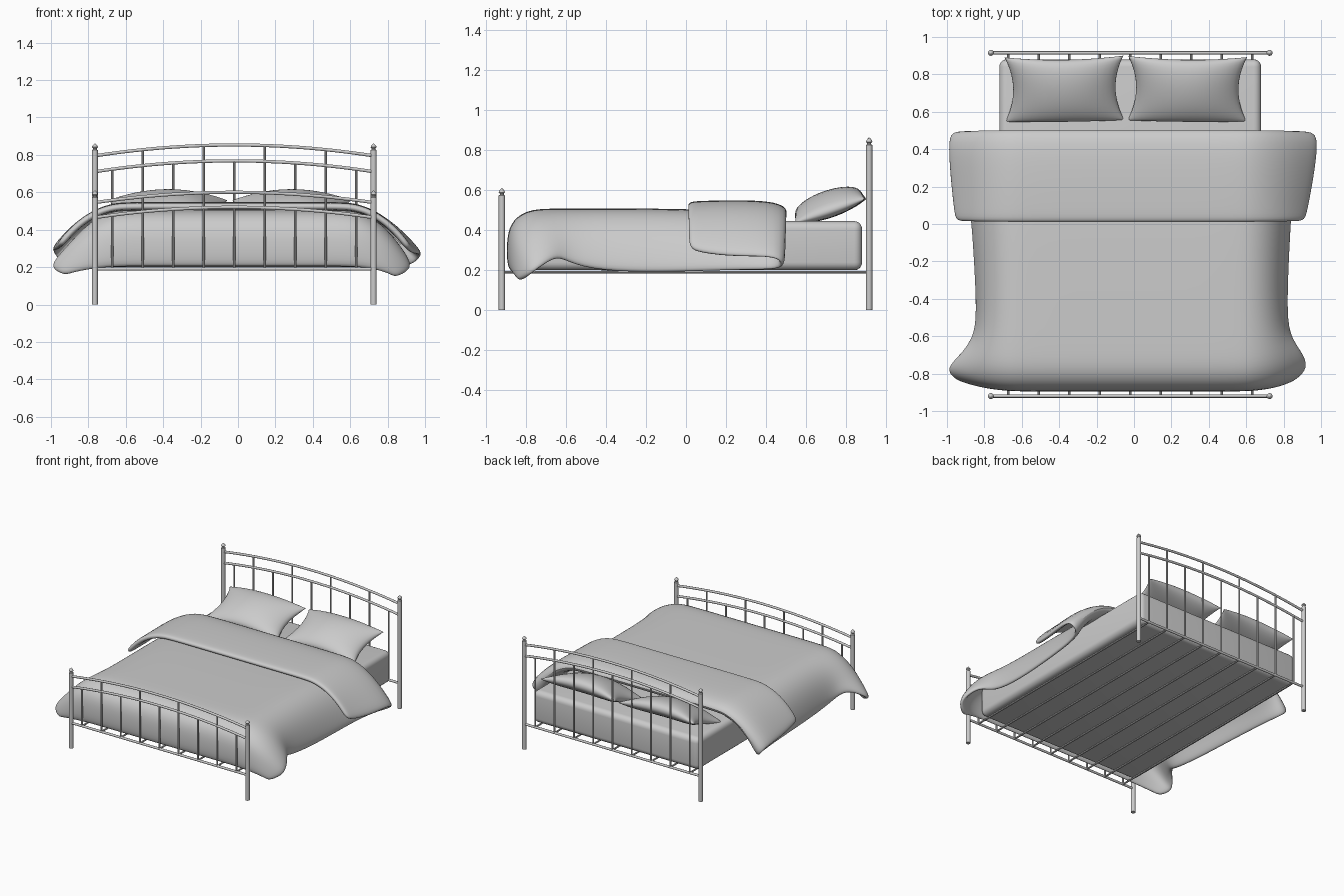
import bpy, bmesh, math
from mathutils import Vector, Matrix

if "Cube" in bpy.data.objects:
    bpy.data.objects.remove(bpy.data.objects["Cube"])

CX = -0.02          # centre line of the frame
HALF = 0.745        # half distance between posts


def finish(bm, name, angle=40):
    bmesh.ops.recalc_face_normals(bm, faces=bm.faces)
    me = bpy.data.meshes.new(name)
    bm.to_mesh(me)
    bm.free()
    ob = bpy.data.objects.new(name, me)
    bpy.context.collection.objects.link(ob)
    bpy.ops.object.select_all(action='DESELECT')
    bpy.context.view_layer.objects.active = ob
    ob.select_set(True)
    bpy.ops.object.shade_smooth_by_angle(angle=math.radians(angle))
    return ob


def tube(name, pts, r, sides=10):
    """Round bar swept along a path lying in a vertical or level plane."""
    bm = bmesh.new()
    pts = [Vector(p) for p in pts]
    side = Vector((0, 1, 0)) if abs((pts[-1] - pts[0]).y) < 1e-4 else Vector((1, 0, 0))
    rings = []
    for i, p in enumerate(pts):
        t = (pts[min(i + 1, len(pts) - 1)] - pts[max(i - 1, 0)]).normalized()
        up = t.cross(side).normalized()
        rings.append([bm.verts.new(p + r * (math.cos(a) * side + math.sin(a) * up))
                      for a in (2 * math.pi * k / sides for k in range(sides))])
    for a, b in zip(rings, rings[1:]):
        for k in range(sides):
            bm.faces.new((a[k], a[(k + 1) % sides], b[(k + 1) % sides], b[k]))
    bm.faces.new(rings[0])
    bm.faces.new(rings[-1])
    return finish(bm, name)


def lathe(name, x, y, profile, sides=16):
    bm = bmesh.new()
    vs = [bm.verts.new((r, 0, z)) for r, z in profile]
    es = [bm.edges.new(p) for p in zip(vs, vs[1:])]
    bmesh.ops.spin(bm, geom=vs + es, cent=(0, 0, 0), axis=(0, 0, 1),
                   angle=2 * math.pi, steps=sides)
    bmesh.ops.remove_doubles(bm, verts=bm.verts, dist=1e-4)
    bmesh.ops.translate(bm, verts=bm.verts, vec=(x, y, 0))
    return finish(bm, name)


def arch(x, z_end, rise):
    return z_end + rise * (1 - ((x - CX) / HALF) ** 2)


def end_frame(label, y, post_h, z_top, z_mid, rise):
    # turned posts with small finials
    prof = [(0, 0), (0.016, 0), (0.016, post_h), (0.010, post_h + 0.004), (0.010, post_h + 0.009),
            (0.016, post_h + 0.016), (0.013, post_h + 0.025), (0.006, post_h + 0.031), (0, post_h + 0.038)]
    for s, side in ((-1, "left"), (1, "right")):
        lathe(f"{label}_post_{side}", CX + s * HALF, y, prof)
    # two arched rails and a straight bottom rail
    xs = [CX + HALF * (i / 12 - 1) for i in range(25)]
    for part, z in (("top", z_top), ("middle", z_mid)):
        tube(f"{label}_{part}_rail", [(x, y, arch(x, z, rise)) for x in xs], 0.009)
    tube(f"{label}_bottom_rail", [(CX - HALF, y, 0.19), (CX + HALF, y, 0.19)], 0.009)
    # spindles, every second one reaching the top rail
    for i in range(9):
        x = CX + (i - 4) * 0.163
        z1 = arch(x, z_top if i % 2 else z_mid, rise)
        tube(f"{label}_spindle_{i + 1}", [(x, y, 0.19), (x, y, z1)], 0.0065, 8)


end_frame("headboard", 0.915, 0.825, 0.795, 0.71, 0.058)
end_frame("footboard", -0.92, 0.573, 0.545, 0.465, 0.055)

# long rods under the mattress
for i in range(9):
    x = CX + (i - 4) * 0.163
    tube(f"base_rod_{i + 1}", [(x, -0.92, 0.19), (x, 0.915, 0.19)], 0.0065, 8)

# mattress
bm = bmesh.new()
bmesh.ops.create_cube(bm, size=1, matrix=Matrix.Translation((CX, 0.015, 0.322))
                      @ Matrix.Diagonal((1.40, 1.73, 0.245, 1)))
bmesh.ops.bevel(bm, geom=[e for e in bm.edges], offset=0.04, segments=5,
                profile=0.5, affect='EDGES')
finish(bm, "mattress", 60)


# pillows
def pillow(name, x, yaw):
    n = 20
    bm = bmesh.new()
    for s in (1, -1):
        g = []
        for j in range(n + 1):
            row = []
            for i in range(n + 1):
                u, v = (-math.cos(math.pi * k / n) for k in (i, j))
                z = s * 0.068 * max(0, (1 - u * u) * (1 - v * v)) ** 0.45 - 0.035 * u * u
                row.append(bm.verts.new((0.318 * u * (1 - 0.14 * (1 - v * v)),
                                         0.182 * v * (1 - 0.05 * (1 - u * u)), z)))
            g.append(row)
        for j in range(n):
            for i in range(n):
                bm.faces.new((g[j][i], g[j][i + 1], g[j + 1][i + 1], g[j + 1][i]))
    bmesh.ops.remove_doubles(bm, verts=bm.verts, dist=1e-5)
    bm.transform(Matrix.Translation((x, 0.712, 0.53)) @ Matrix.Rotation(yaw, 4, 'Z')
                 @ Matrix.Rotation(math.radians(19), 4, 'X'))
    finish(bm, name, 80)


pillow("pillow_left", -0.372, 0.015)
pillow("pillow_right", 0.285, -0.01)

# duvet: one sheet lofted from the foot, folded back near the pillows
# centre y, centre z, edge y, left edge x z, right edge x z
rows = [
    (-0.875, 0.20, -0.83, -0.93, 0.155, 0.84, 0.145),
    (-0.88, 0.33, -0.79, -0.995, 0.19, 0.90, 0.17),
    (-0.865, 0.43, -0.75, -0.985, 0.22, 0.925, 0.20),
    (-0.79, 0.485, -0.69, -0.92, 0.26, 0.90, 0.24),
    (-0.68, 0.49, -0.63, -0.87, 0.26, 0.85, 0.27),
    (-0.52, 0.49, -0.54, -0.83, 0.20, 0.81, 0.21),
    (-0.28, 0.49, -0.28, -0.84, 0.185, 0.815, 0.185),
    (0.00, 0.488, 0.00, -0.86, 0.19, 0.83, 0.19),
    (0.28, 0.475, 0.28, -0.89, 0.20, 0.85, 0.20),
    (0.46, 0.467, 0.45, -0.92, 0.21, 0.89, 0.20),
    (0.505, 0.495, 0.49, -0.965, 0.24, 0.95, 0.22),
    (0.45, 0.528, 0.46, -0.995, 0.29, 0.99, 0.27),
    (0.25, 0.532, 0.25, -0.98, 0.29, 0.96, 0.265),
    (0.06, 0.528, 0.07, -0.96, 0.31, 0.925, 0.285),
    (0.01, 0.522, 0.015, -0.95, 0.32, 0.91, 0.31),
]
bm = bmesh.new()
grid = []
for yc, zc, ye, xl, zl, xr, zr in rows:
    def drape(s, xe, ze):
        a = Vector((CX + s * 0.58, yc, zc))
        b = Vector((CX + s * 0.785, yc, zc - 0.005))
        c = Vector((xe, ye, ze))
        return [(1 - t) ** 2 * a + 2 * t * (1 - t) * b + t * t * c for t in (k / 6 for k in range(7))]
    line = drape(-1, xl, zl)[::-1] + [Vector((CX + d, yc, zc)) for d in (-0.3, 0, 0.3)] + drape(1, xr, zr)
    grid.append([bm.verts.new(p) for p in line])
for a, b in zip(grid, grid[1:]):
    for k in range(len(a) - 1):
        bm.faces.new((a[k], a[k + 1], b[k + 1], b[k]))
duvet = finish(bm, "duvet", 80)
sol = duvet.modifiers.new("thickness", 'SOLIDIFY')
sol.thickness = 0.036
sol.offset = 0
sub = duvet.modifiers.new("soften", 'SUBSURF')
sub.levels = sub.render_levels = 2
